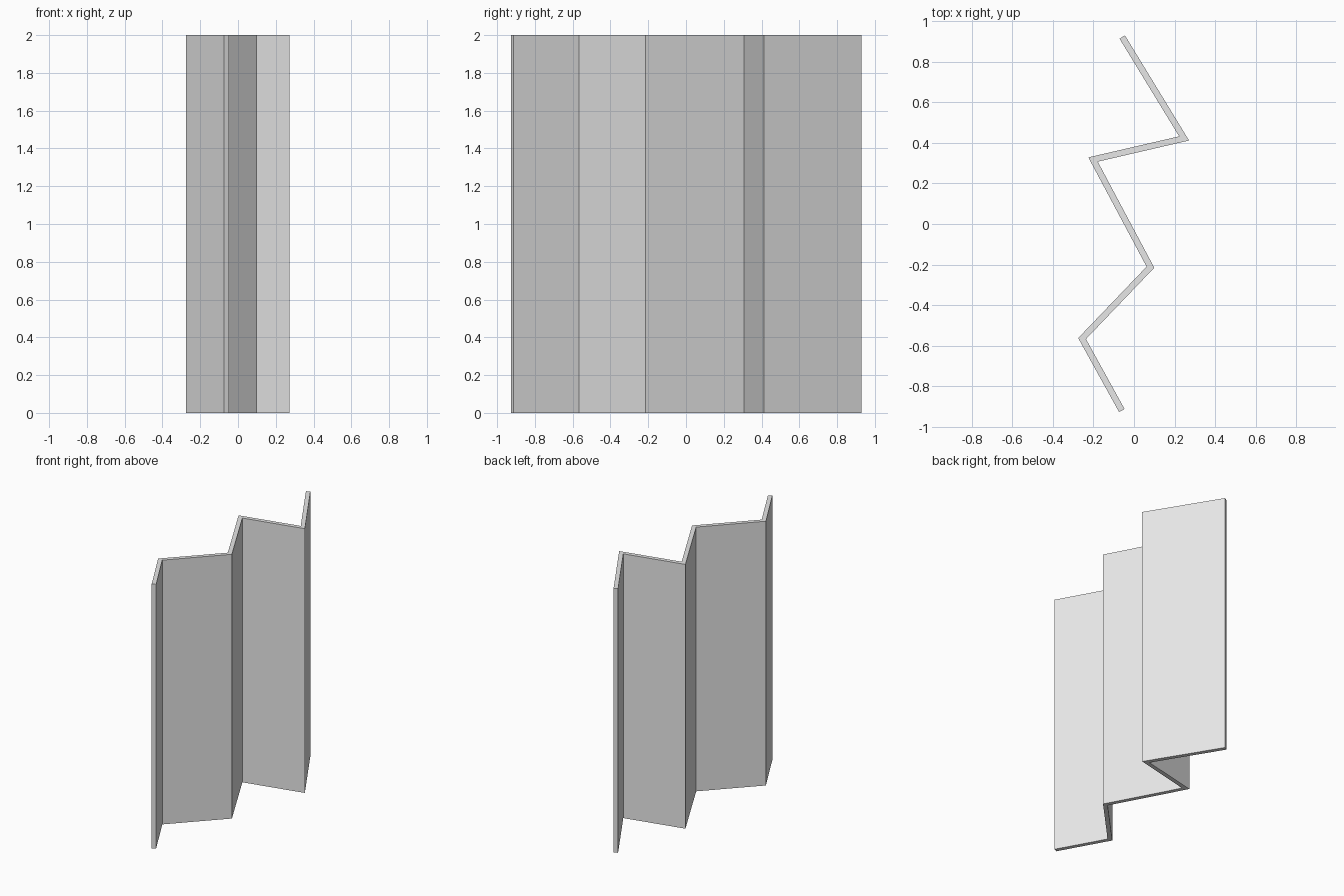
import bpy
import bmesh

cube = bpy.data.objects.get("Cube")
if cube:
    bpy.data.objects.remove(cube, do_unlink=True)

HEIGHT = 2.0
THICKNESS = 0.031

# Plain grey material
grey = bpy.data.materials.new("light_grey")
grey.use_nodes = True
color = (0.8, 0.8, 0.8, 1.0)
grey.diffuse_color = color
grey.node_tree.nodes["Principled BSDF"].inputs["Base Color"].default_value = color

# Centre line of the zigzag, from back to front
path = [(-0.058, 0.922), (0.247, 0.422), (-0.202, 0.318),
        (0.081, -0.213), (-0.256, -0.565), (-0.06, -0.92)]

# Folded sheet: the centre line raised to full height
bm = bmesh.new()
line = [bm.verts.new((x, y, 0)) for x, y in path]
edges = [bm.edges.new(pair) for pair in zip(line, line[1:])]
raised = bmesh.ops.extrude_edge_only(bm, edges=edges)["geom"]
bmesh.ops.translate(bm, vec=(0, 0, HEIGHT),
                    verts=[g for g in raised if isinstance(g, bmesh.types.BMVert)])
bmesh.ops.recalc_face_normals(bm, faces=bm.faces)
mesh = bpy.data.meshes.new("folding_screen")
bm.to_mesh(mesh)
bm.free()
mesh.materials.append(grey)

screen = bpy.data.objects.new("folding_screen", mesh)
bpy.context.collection.objects.link(screen)

# Even panel thickness with mitred folds
solid = screen.modifiers.new("panel_thickness", "SOLIDIFY")
solid.thickness = THICKNESS
solid.offset = 0
solid.use_even_offset = True
